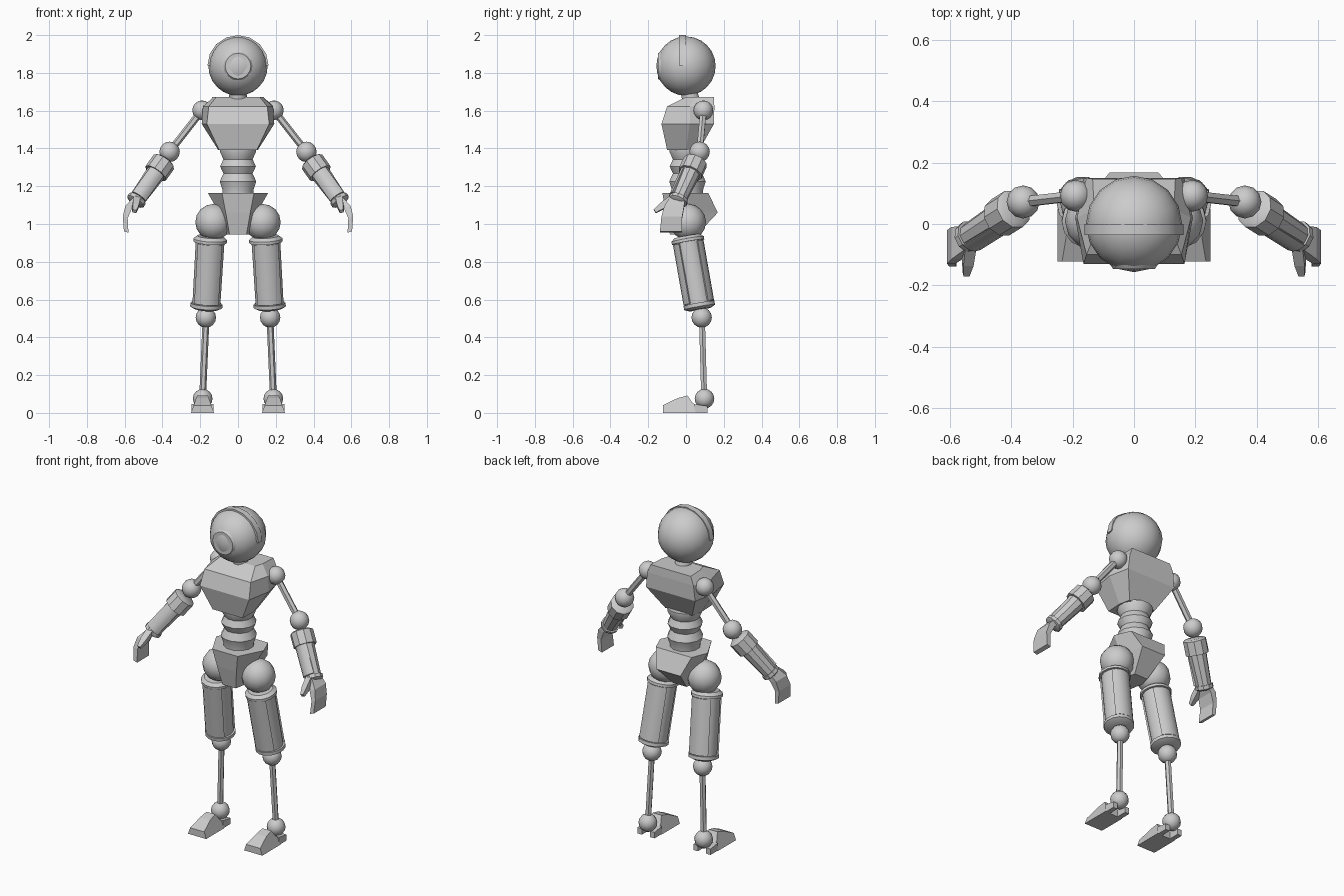
import bpy, bmesh, math
from mathutils import Vector, Matrix

if "Cube" in bpy.data.objects:
    bpy.data.objects.remove(bpy.data.objects["Cube"])

grey = bpy.data.materials.new("light_grey")
grey.diffuse_color = (0.6, 0.6, 0.6, 1)
grey.use_nodes = True
grey.node_tree.nodes["Principled BSDF"].inputs["Base Color"].default_value = grey.diffuse_color


def finish(name, bm, mirror=False, smooth=None):
    bmesh.ops.recalc_face_normals(bm, faces=bm.faces[:])
    me = bpy.data.meshes.new(name)
    bm.to_mesh(me)
    bm.free()
    me.materials.append(grey)
    ob = bpy.data.objects.new(name, me)
    bpy.context.collection.objects.link(ob)
    if smooth:
        bpy.ops.object.select_all(action='DESELECT')
        ob.select_set(True)
        bpy.context.view_layer.objects.active = ob
        bpy.ops.object.shade_smooth_by_angle(angle=math.radians(smooth))
    if mirror:
        mod = ob.modifiers.new("mirror", 'MIRROR')
        mod.use_mirror_merge = False
    return ob


def loft(name, rings, mirror=False, smooth=None, closed=False):
    """Skin equal-sized rings; cap the ends, or join the last ring to the first."""
    bm = bmesh.new()
    vs = [[bm.verts.new(p) for p in ring] for ring in rings]
    n = len(rings[0])
    pairs = list(zip(vs, vs[1:]))
    if closed:
        pairs.append((vs[-1], vs[0]))
    for a, b in pairs:
        for i in range(n):
            j = (i + 1) % n
            bm.faces.new((a[i], a[j], b[j], b[i]))
    if not closed:
        bm.faces.new(vs[0])
        bm.faces.new(vs[-1])
    return finish(name, bm, mirror, smooth)


def frame(p0, p1):
    p0, p1 = Vector(p0), Vector(p1)
    d = p1 - p0
    axis = d.normalized()
    ref = Vector((0, -1, 0)) if abs(axis.y) < 0.9 else Vector((0, 0, 1))
    u = (ref - axis * ref.dot(axis)).normalized()
    return p0, d, u, axis.cross(u)


def tube(name, p0, p1, profile, n, mirror=False, smooth=None):
    """Turned part between two points; profile is (fraction, radius)."""
    o, d, u, v = frame(p0, p1)
    angs = [2 * math.pi * (i + 0.5) / n for i in range(n)]
    rings = [[o + d * t + (u * math.cos(a) + v * math.sin(a)) * r for a in angs]
             for t, r in profile]
    return loft(name, rings, mirror, smooth)


def arc_plate(name, p0, p1, t0, t1, r0, r1, a0, a1, steps=6, mirror=False):
    """Curved plate hugging the side of a tube."""
    o, d, u, v = frame(p0, p1)
    rings = []
    for i in range(steps + 1):
        a = math.radians(a0 + (a1 - a0) * i / steps)
        w = u * math.cos(a) + v * math.sin(a)
        rings.append([o + d * t0 + w * r0, o + d * t0 + w * r1,
                      o + d * t1 + w * r1, o + d * t1 + w * r0])
    return loft(name, rings, mirror, 40)


def ball(name, c, r, mirror=True, seg=12, rings=8):
    bm = bmesh.new()
    bmesh.ops.create_uvsphere(bm, u_segments=seg, v_segments=rings, radius=r,
                              matrix=Matrix.Translation(c))
    return finish(name, bm, mirror, 60)


def ring8(z, front_w, mid_w, back_w, yf, ym, yb, zb=None):
    """Symmetric six-point section; the back may sit at its own height."""
    zb = z if zb is None else zb
    return [(-front_w, yf, z), (front_w, yf, z), (mid_w, ym, z),
            (back_w, yb, zb), (-back_w, yb, zb), (-mid_w, ym, z)]


# Head with brow band and single eye
ball("head", (0, 0, 1.836), 0.157, False, 16, 12)
arc_plate("brow_band", (0, -0.036, 1.838), (0, 0.0, 1.838), 0, 1, 0.14, 0.162,
          -90, 90, 8)
eye_rings = []
for y, r in ((-0.08, 0.078), (-0.132, 0.078), (-0.147, 0.068), (-0.147, 0.043),
             (-0.132, 0.04)):
    eye_rings.append([(r * math.cos(k * math.pi / 8), y,
                       1.836 + r * math.sin(k * math.pi / 8)) for k in range(16)])
loft("eye", eye_rings, smooth=30)
tube("neck", (0, 0.03, 1.64), (0, 0.015, 1.70), [(0, 0.05), (1, 0.045)], 10, smooth=40)

# Chest, tapering to the waist
loft("chest", [
    ring8(1.392, 0.10, 0.105, 0.09, -0.10, 0.0, 0.07),
    ring8(1.53, 0.165, 0.192, 0.165, -0.13, 0.02, 0.148),
    ring8(1.622, 0.155, 0.186, 0.155, -0.10, 0.02, 0.15),
    ring8(1.672, 0.115, 0.13, 0.135, 0.0, 0.05, 0.147)])

# Ribbed waist
tube("waist", (0, 0.008, 1.15), (0, 0.008, 1.40),
     [(0, 0.085), (0.12, 0.085), (0.3, 0.1), (0.47, 0.08), (0.62, 0.098),
      (0.77, 0.08), (0.92, 0.098), (1, 0.098)], 12, smooth=35)

# Pelvis wedge between the hip joints
loft("pelvis", [
    ring8(0.945, 0.045, 0.06, 0.045, -0.085, 0.0, 0.06),
    ring8(1.06, 0.065, 0.10, 0.08, -0.108, 0.01, 0.168),
    ring8(1.165, 0.085, 0.16, 0.12, -0.125, 0.02, 0.118)])

# Legs
ball("hip_joint", (0.13, 0.01, 1.01), 0.096)
hip, knee = (0.146, 0.006, 0.935), (0.169, 0.074, 0.548)
tube("thigh", hip, knee,
     [(0, 0.07), (0.04, 0.089), (0.08, 0.089), (0.08, 0.076), (0.92, 0.074),
      (0.92, 0.085), (0.97, 0.085), (1, 0.06)], 14, True, 35)
for side, a in (("front", 0), ("back", 180)):
    arc_plate("thigh_plate_" + side, hip, knee, 0.09, 0.91, 0.06, 0.082,
              a - 52, a + 52, 6, True)
ball("knee_joint", (0.17, 0.083, 0.505), 0.054)
tube("shin", (0.17, 0.085, 0.48), (0.187, 0.096, 0.09), [(0, 0.018), (1, 0.018)], 6, True)
ball("ankle_joint", (0.187, 0.098, 0.075), 0.052)

# Foot: wedge with a forked heel around the ankle
foot = [(-0.123, 0.0), (-0.123, 0.04), (-0.045, 0.078), (0.008, 0.092),
        (0.035, 0.052), (0.05, 0.045), (0.05, 0.0)]
loft("foot", [[(x + s * 0.35 * z, y, z) for y, z in foot]
              for x, s in ((0.127, 1), (0.249, -1))], True)
for label, x0, x1 in (("inner", 0.131, 0.160), ("outer", 0.216, 0.245)):
    heel = [(0.045, 0.0), (0.045, 0.046), (0.115, 0.036), (0.115, 0.0)]
    loft("heel_" + label, [[(x, y, z) for y, z in heel] for x in (x0, x1)], True)

# Arms
shoulder, elbow = (0.19, 0.092, 1.602), (0.362, 0.072, 1.382)
ball("shoulder_joint", shoulder, 0.052)
tube("upper_arm", shoulder, elbow, [(0, 0.019), (1, 0.019)], 6, True)
ball("elbow_joint", elbow, 0.054)
arm0, arm1 = (0.388, 0.052, 1.335), (0.548, -0.048, 1.112)
tube("forearm", arm0, arm1,
     [(0, 0.052), (0.03, 0.066), (0.3, 0.066), (0.3, 0.052), (0.9, 0.044),
      (0.9, 0.052), (0.97, 0.052), (1, 0.036)], 10, True, 35)
arc_plate("forearm_plate", arm0, arm1, 0.3, 0.89, 0.035, 0.056, -50, 50, 4, True)

# Hand: curved mitt with a small thumb
hand = []
for x, z, y0, y1, t in ((0.535, 1.135, -0.085, -0.005, 0.02),
                        (0.578, 1.09, -0.115, -0.01, 0.018),
                        (0.597, 1.035, -0.13, -0.02, 0.013),
                        (0.592, 0.958, -0.138, -0.022, 0.012)):
    hand.append([(x - t, y0, z - t * 0.3), (x + t, y0, z + t * 0.3),
                 (x + t, y1, z + t * 0.3), (x - t, y1, z - t * 0.3)])
loft("hand", hand, True)
tube("thumb", (0.535, -0.07, 1.135), (0.548, -0.165, 1.067),
     [(0, 0.026), (0.6, 0.024), (1, 0.014)], 4, True)
